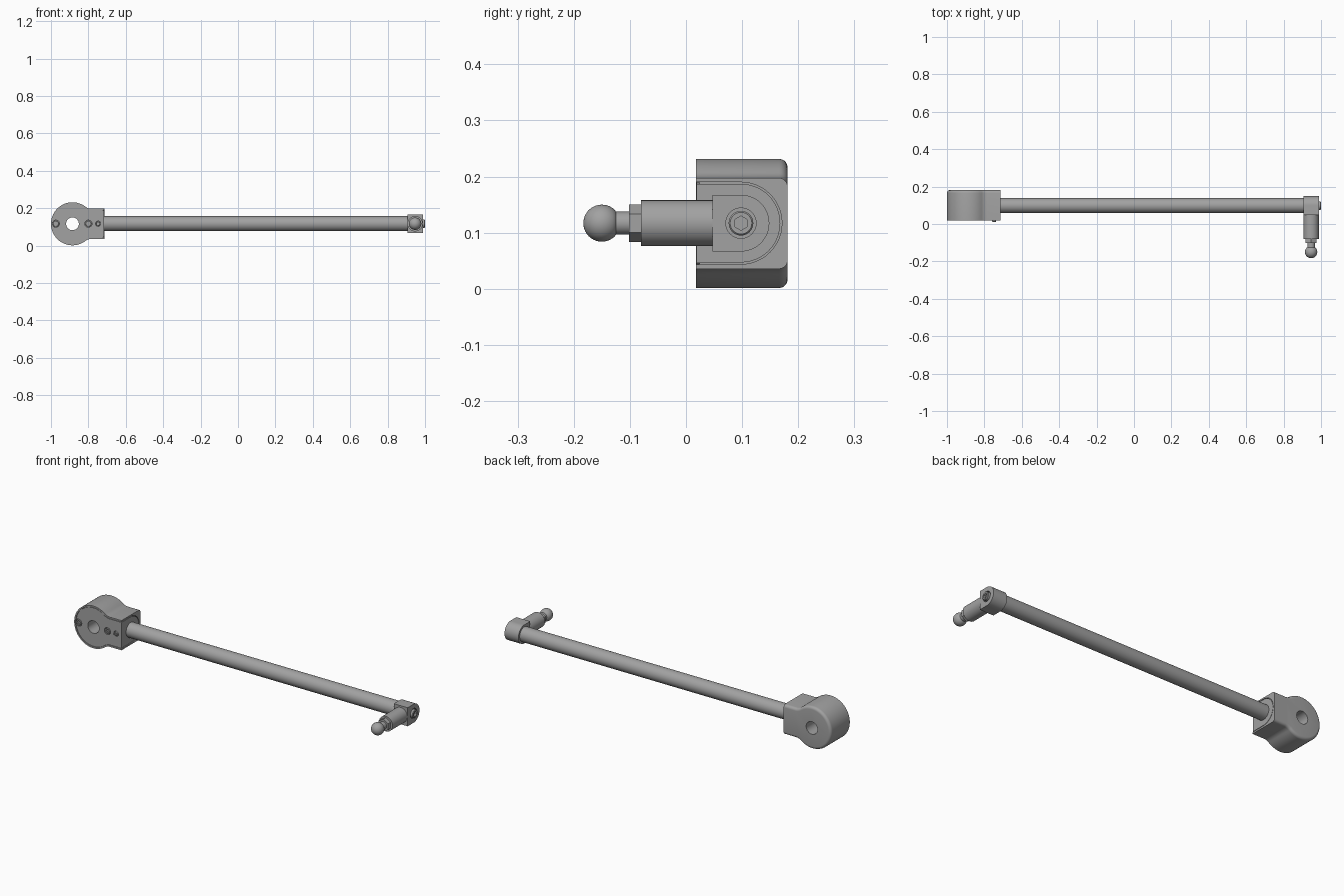
import bpy, bmesh
from math import sin, cos, pi, radians, atan2, hypot, sqrt
from mathutils import Vector, Matrix

default = bpy.data.objects.get("Cube")
if default:
    bpy.data.objects.remove(default)

metal = bpy.data.materials.new("satin grey metal")
metal.use_nodes = True
GREY = (0.36, 0.36, 0.36, 1)
metal.diffuse_color = GREY
metal.node_tree.nodes["Principled BSDF"].inputs["Base Color"].default_value = GREY

ZC = 0.117            # height of the common centre line
ROD_Y = 0.098         # depth of the rod axis
HUB = (-0.885, 0.1165)
HUB_R = 0.115
FRONT, BACK = 0.018, 0.181
BLOCK_X, BLOCK_H = -0.715, 0.081


def add(name, bm):
    bmesh.ops.recalc_face_normals(bm, faces=bm.faces)
    mesh = bpy.data.meshes.new(name)
    bm.to_mesh(mesh)
    bm.free()
    mesh.materials.append(metal)
    ob = bpy.data.objects.new(name, mesh)
    bpy.context.collection.objects.link(ob)
    return ob


def activate(ob):
    bpy.ops.object.select_all(action='DESELECT')
    ob.select_set(True)
    bpy.context.view_layer.objects.active = ob


def smooth(ob, angle=30):
    activate(ob)
    bpy.ops.object.shade_smooth_by_angle(angle=radians(angle))
    return ob


def prism(name, pts, axis, a, b, bevel=None):
    """Extrude a (side, z) outline along the x or y axis from a to b."""
    bm = bmesh.new()
    place = (lambda p, d: (p[0], d, p[1])) if axis == 'y' else (lambda p, d: (d, p[0], p[1]))
    face = bm.faces.new([bm.verts.new(place(p, a)) for p in pts])
    moved = bmesh.ops.extrude_face_region(bm, geom=[face])['geom']
    shift = Vector(place((0, 0), b - a))
    bmesh.ops.translate(bm, vec=shift, verts=[v for v in moved if isinstance(v, bmesh.types.BMVert)])
    if bevel:
        far = [e for e in bm.edges
               if all(abs(v.co.y - b) < 1e-5 for v in e.verts)
               and not all(abs(v.co.x - BLOCK_X) < 1e-5 for v in e.verts)]
        bmesh.ops.bevel(bm, geom=far, offset=bevel, segments=5, profile=0.5, affect='EDGES')
    return add(name, bm)


def lathe(name, profile, origin, axis, sides=40):
    """Spin a (radius, distance) profile round an axis through origin."""
    bm = bmesh.new()
    rings = []
    for r, d in profile:
        n = 1 if r == 0 else sides
        rings.append([bm.verts.new((r * cos(2 * pi * i / sides), r * sin(2 * pi * i / sides), d))
                      for i in range(n)])
    for lo, hi in zip(rings, rings[1:]):
        for i in range(sides):
            quad = [lo[i % len(lo)], lo[(i + 1) % len(lo)], hi[(i + 1) % len(hi)], hi[i % len(hi)]]
            bm.faces.new(list(dict.fromkeys(quad)))
    turn = Vector((0, 0, 1)).rotation_difference(Vector(axis)).to_matrix().to_4x4()
    bmesh.ops.transform(bm, matrix=Matrix.Translation(origin) @ turn, verts=bm.verts)
    return add(name, bm)


def rod(name, r, length, origin, axis, sides=40):
    return lathe(name, [(0, 0), (r, 0), (r, length), (0, length)], origin, axis, sides)


def cut(ob, cutter):
    activate(ob)
    mod = ob.modifiers.new("cut", 'BOOLEAN')
    mod.operation, mod.solver, mod.object = 'DIFFERENCE', 'EXACT', cutter
    bpy.ops.object.modifier_apply(modifier=mod.name)
    bpy.data.objects.remove(cutter)


def arc(cx, cz, r, start, end, n):
    return [(cx + r * cos(start + (end - start) * i / n), cz + r * sin(start + (end - start) * i / n))
            for i in range(n + 1)]


def hub_outline(inset, end_x):
    """Round hub blending through concave fillets into a square block."""
    R, h, f = HUB_R - inset, BLOCK_H - inset, 0.05 + inset
    dx = sqrt((R + f) ** 2 - (h + f) ** 2)
    a = atan2(h + f, dx)
    top = arc(dx, h + f, f, a + pi, 1.5 * pi, 8)
    hub = arc(0, 0, R, a, 2 * pi - a, 56)
    bottom = [(x, -z) for x, z in top]
    x0, z0 = HUB
    body = [(x + x0, z + z0) for x, z in hub[:-1] + bottom]
    return body + [(end_x, z0 - h), (end_x, z0 + h)] + [(x + x0, z + z0) for x, z in reversed(top[1:])]


def u_outline(cy, cz, r, front):
    return [(front, cz - r)] + arc(cy, cz, r, -pi / 2, pi / 2, 24) + [(front, cz + r)]


def socket_screw(name, r, length, origin, axis):
    """Chamfered head with a hexagonal drive."""
    c = r * 0.12
    head = lathe(name, [(0, 0), (r, 0), (r, length - c), (r - c, length), (0, length)], origin, axis, 32)
    start = Vector(origin) + Vector(axis) * (length - r * 0.5)
    cut(head, rod("hex_cutter", r * 0.58, r, start, axis, 6))
    smooth(head)


# Housing with cover recess, collar pocket and through bore
housing = prism("housing", hub_outline(0, BLOCK_X), 'y', FRONT, BACK, bevel=0.015)
cut(housing, prism("cover_cutter", hub_outline(0.008, BLOCK_X + 0.02), 'y', FRONT - 0.02, FRONT + 0.006))
cut(housing, prism("collar_cutter", u_outline(ROD_Y, ZC, 0.073, FRONT - 0.02), 'x', BLOCK_X - 0.006, BLOCK_X + 0.02))
cover = prism("cover_plate", hub_outline(0.0105, BLOCK_X - 0.001), 'y', FRONT + 0.001, FRONT + 0.0075)
for part in (housing, cover):
    cut(part, rod("bore_cutter", 0.034, 0.4, (HUB[0], -0.1, HUB[1]), (0, 1, 0), 48))

# Cover screws, the last one standing proud
for i, (x, r, proud) in enumerate([(-0.974, 0.016, 0), (-0.80, 0.016, 0), (-0.748, 0.011, 0.006)]):
    for part in (housing, cover):
        cut(part, rod("screw_cutter", r + 0.003, 0.03, (x, FRONT - 0.02, ZC), (0, 1, 0), 32))
    socket_screw(f"cover_screw_{i + 1}", r, 0.012 + proud, (x, FRONT + 0.012, ZC), (0, -1, 0))
smooth(housing)
smooth(cover)

# Collar insert and long rod
smooth(prism("rod_collar", u_outline(ROD_Y, ZC, 0.070, FRONT + 0.0015), 'x', BLOCK_X - 0.008, BLOCK_X - 0.0005))
smooth(rod("long_rod", 0.040, 1.63, (BLOCK_X - 0.005, ROD_Y, ZC), (1, 0, 0), 48))

# End fitting with a counterbored bolt
fitting = prism("end_fitting", u_outline(ROD_Y, ZC, 0.0505, 0.047), 'x', 0.906, 0.99)
cut(fitting, rod("bolt_cutter", 0.027, 0.04, (0.978, ROD_Y, ZC), (1, 0, 0)))
smooth(fitting)
socket_screw("end_bolt", 0.022, 0.025, (0.975, ROD_Y, ZC), (1, 0, 0))

# Ball stud: sleeve, hex nut, neck and ball
STUD_X = 0.947
FORWARD = (0, -1, 0)
smooth(rod("stud_sleeve", 0.041, 0.130, (STUD_X, 0.05, ZC), FORWARD))
nut = rod("stud_nut", 0.0335, 0.024, (STUD_X, -0.078, ZC), FORWARD, 6)
nut.data.transform(Matrix.Translation((STUD_X, 0, ZC)) @ Matrix.Rotation(pi / 6, 4, 'Y')
                   @ Matrix.Translation((-STUD_X, 0, -ZC)))
if max(v.co.z for v in nut.data.vertices) < ZC + 0.032:
    nut.data.transform(Matrix.Translation((STUD_X, 0, ZC)) @ Matrix.Rotation(pi / 6, 4, 'Y')
                       @ Matrix.Translation((-STUD_X, 0, -ZC)))
ball = [(0.033 * sin(pi * i / 20), 0.2 - 0.033 * cos(pi * i / 20)) for i in range(21)]
ball[0], ball[-1] = (0, ball[0][1]), (0, ball[-1][1])
stud = [(0, 0.14), (0.0205, 0.14), (0.0205, 0.175)] + [p for p in ball if p[1] > 0.176]
smooth(lathe("ball_stud", stud, (STUD_X, 0.05, ZC), FORWARD))
